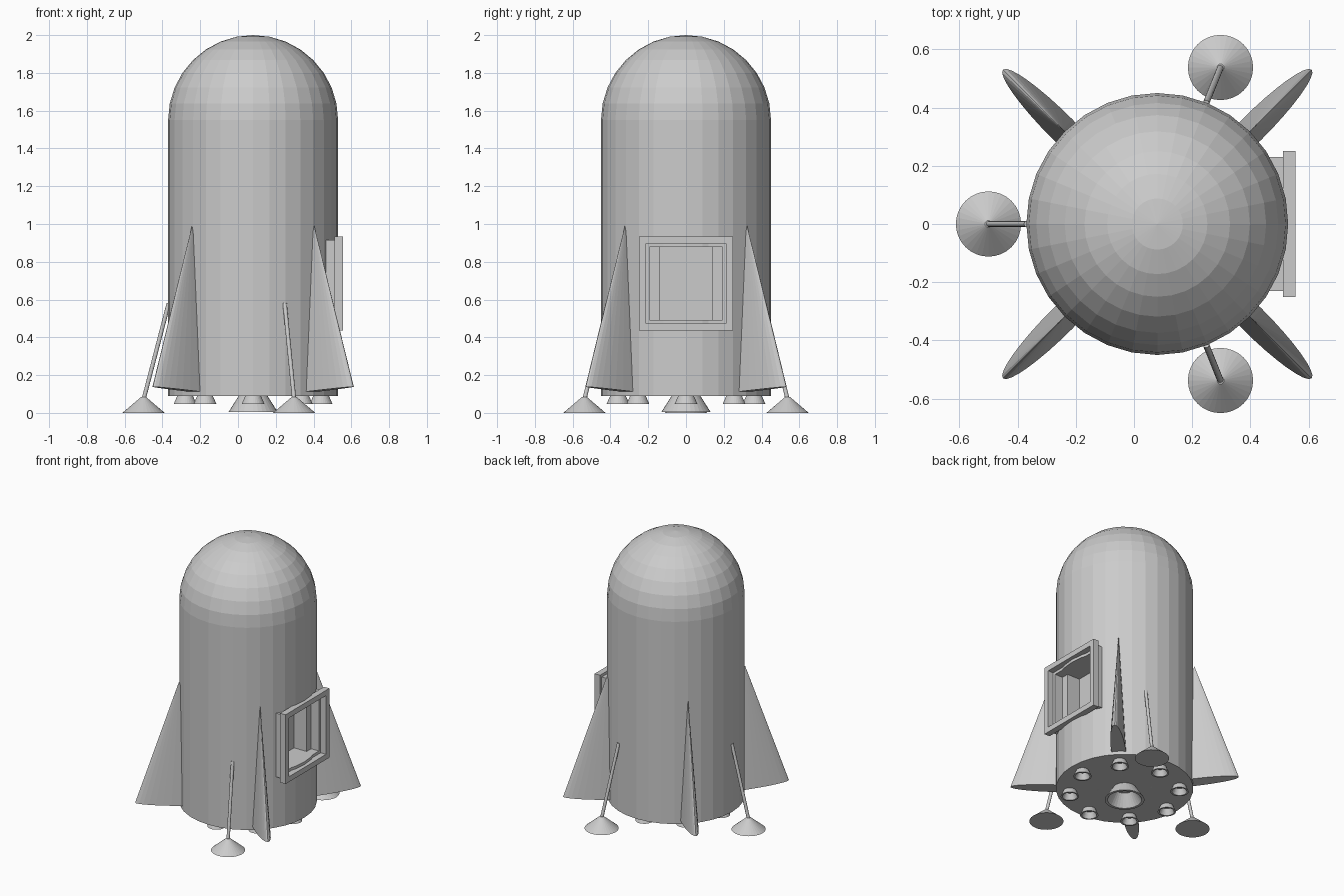
import bpy, bmesh
from math import sin, cos, pi, radians
from mathutils import Vector, Matrix

if "Cube" in bpy.data.objects:
    bpy.data.objects.remove(bpy.data.objects["Cube"])

CX = 0.08   # x of the body axis
N = 32


def link(name, bm):
    bmesh.ops.recalc_face_normals(bm, faces=bm.faces)
    me = bpy.data.meshes.new(name)
    bm.to_mesh(me)
    bm.free()
    ob = bpy.data.objects.new(name, me)
    bpy.context.collection.objects.link(ob)
    return ob


def lathe(name, profile, loc, closed=False):
    """Revolve (radius, z) points about a vertical axis; ends are capped unless closed."""
    bm = bmesh.new()
    rings = []
    for r, z in profile:
        if r == 0:
            rings.append([bm.verts.new((loc[0], loc[1], loc[2] + z))] * N)
        else:
            rings.append([bm.verts.new((loc[0] + r * cos(2 * pi * i / N),
                                        loc[1] + r * sin(2 * pi * i / N),
                                        loc[2] + z)) for i in range(N)])
    pairs = list(zip(rings, rings[1:]))
    if closed:
        pairs.append((rings[-1], rings[0]))
    for a, b in pairs:
        for i in range(N):
            j = (i + 1) % N
            bm.faces.new(list(dict.fromkeys((a[i], a[j], b[j], b[i]))))
    if not closed:
        for ring in (rings[0], rings[-1]):
            if ring[0] is not ring[1]:
                bm.faces.new(ring)
    return link(name, bm)


def add_box(bm, lo, hi):
    lo, hi = Vector(lo), Vector(hi)
    m = Matrix.Translation((lo + hi) / 2) @ Matrix.Diagonal((*(hi - lo), 1))
    bmesh.ops.create_cube(bm, size=1, matrix=m)


def square_frame(name, x0, x1, outer, inner, zc):
    """Square ring in the y-z plane, extruded from x0 to x1."""
    bm = bmesh.new()
    corners = ((-1, -1), (1, -1), (1, 1), (-1, 1))
    loops = [[bm.verts.new((x, h * a, zc + h * b)) for a, b in corners]
             for x, h in ((x0, outer), (x1, outer), (x1, inner), (x0, inner))]
    for k in range(4):
        a, b = loops[k], loops[(k + 1) % 4]
        for i in range(4):
            j = (i + 1) % 4
            bm.faces.new((a[i], a[j], b[j], b[i]))
    return link(name, bm)


# Body with domed top
dome = [(0.45 * cos(k * pi / 16), 1.55 + 0.45 * sin(k * pi / 16)) for k in range(8)]
body = lathe("body", [(0.45, 0.09)] + dome + [(0, 2.0)], (CX, 0, 0))

# Stepped recess behind the hatch frame
ZH = 0.685
for x0, half in ((0.45, 0.192), (0.35, 0.14)):
    bm = bmesh.new()
    add_box(bm, (x0, -half, ZH - 0.192), (0.7, half, ZH + 0.192))
    cutter = link("hatch_cutter", bm)
    cutter.hide_render = True
    mod = body.modifiers.new("hatch_recess", 'BOOLEAN')
    mod.operation = 'DIFFERENCE'
    mod.solver = 'EXACT'
    mod.object = cutter
    bpy.context.view_layer.objects.active = body
    bpy.ops.object.modifier_apply(modifier=mod.name)
    bpy.data.objects.remove(cutter)

# Hatch frames
square_frame("hatch_inner_frame", 0.45, 0.512, 0.23, 0.192, ZH)
square_frame("hatch_outer_frame", 0.512, 0.555, 0.25, 0.212, ZH)

# Fins: slim elliptical cones with a slightly tilted base
for k in range(4):
    a = radians(45 + 90 * k)
    out, side = Vector((cos(a), sin(a), 0)), Vector((-sin(a), cos(a), 0))
    axis = Vector((CX, 0, 0))
    bm = bmesh.new()
    tip = bm.verts.new(axis + out * 0.458 + Vector((0, 0, 0.99)))
    ring = []
    for i in range(N):
        t = 2 * pi * i / N
        r = 0.29 * cos(t)
        ring.append(bm.verts.new(axis + out * (0.46 + r) + side * 0.048 * sin(t)
                                 + Vector((0, 0, 0.114 + 0.085 * r))))
    bm.faces.new(ring)
    for i in range(N):
        bm.faces.new((ring[i], ring[(i + 1) % N], tip))
    link(f"fin_{k + 1}", bm)

# Landing legs with conical feet
for k, deg in enumerate((180, 68, -68)):
    out = Vector((cos(radians(deg)), sin(radians(deg)), 0))
    foot = Vector((CX, 0, 0)) + out * 0.58
    lathe(f"foot_{k + 1}", [(0.112, 0), (0.012, 0.085)], foot)
    p = foot + Vector((0, 0, 0.07))
    q = Vector((CX, 0, 0.58)) + out * 0.447
    d = q - p
    bm = bmesh.new()
    m = Matrix.Translation((p + q) / 2) @ d.to_track_quat('Z', 'Y').to_matrix().to_4x4()
    bmesh.ops.create_cone(bm, cap_ends=True, segments=16, radius1=0.011,
                          radius2=0.011, depth=d.length, matrix=m)
    link(f"leg_{k + 1}", bm)

# Engine nozzles: hollow bells, one large and eight small
lathe("main_nozzle", [(0.13, 0.005), (0.07, 0.1), (0.055, 0.1), (0.112, 0.005)],
      (CX, 0, 0), closed=True)
for k in range(8):
    a = k * pi / 4
    lathe(f"small_nozzle_{k + 1}", [(0.06, 0.048), (0.037, 0.1), (0.028, 0.1), (0.049, 0.048)],
          (CX + 0.36 * cos(a), 0.36 * sin(a), 0), closed=True)
